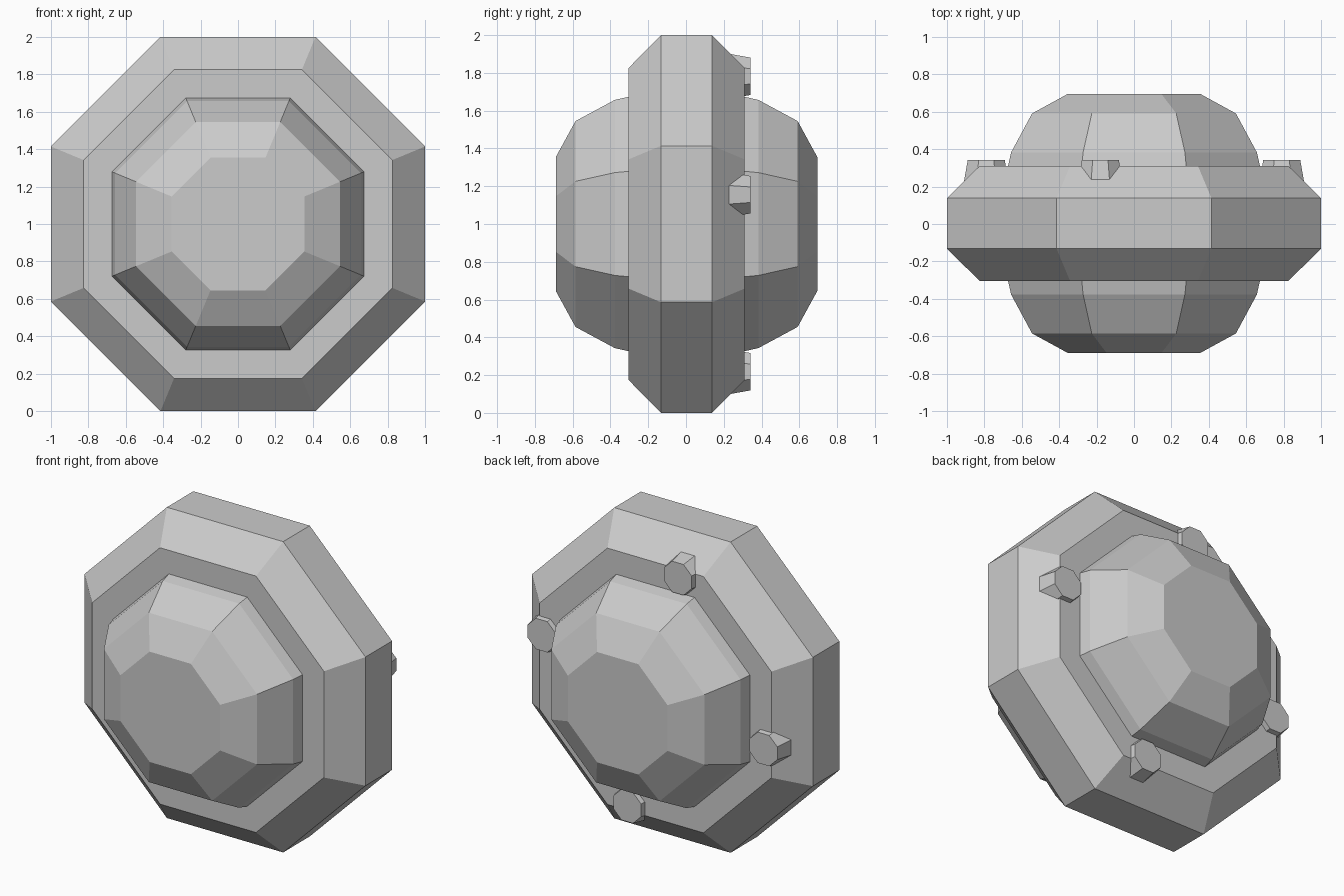
import bpy, bmesh, math

if "Cube" in bpy.data.objects:
    bpy.data.objects.remove(bpy.data.objects["Cube"])

SIDES = 8
CENTRE = (0.0, 0.003, 1.0)   # middle of the model

grey = bpy.data.materials.new("plain grey")
grey.diffuse_color = (0.6, 0.6, 0.6, 1)
grey.use_nodes = True
grey.node_tree.nodes["Principled BSDF"].inputs["Base Color"].default_value = grey.diffuse_color


def lathe(name, profile, centre, closed=False):
    """Spin (apothem, y) points into an eight-sided solid around the y axis."""
    bm = bmesh.new()
    grow = 1 / math.cos(math.pi / SIDES)   # apothem to corner radius
    rings = []
    for r, y in profile:
        ring = []
        for i in range(SIDES):
            a = (i + 0.5) * 2 * math.pi / SIDES
            ring.append(bm.verts.new((centre[0] + r * grow * math.cos(a),
                                      centre[1] + y,
                                      centre[2] + r * grow * math.sin(a))))
        rings.append(ring)
    pairs = list(zip(rings, rings[1:]))
    if closed:
        pairs.append((rings[-1], rings[0]))
    else:
        bm.faces.new(rings[0])
        bm.faces.new(rings[-1])
    for a, b in pairs:
        for i in range(SIDES):
            j = (i + 1) % SIDES
            bm.faces.new((a[i], a[j], b[j], b[i]))
    bmesh.ops.recalc_face_normals(bm, faces=bm.faces)
    mesh = bpy.data.meshes.new(name)
    bm.to_mesh(mesh)
    bm.free()
    mesh.materials.append(grey)
    obj = bpy.data.objects.new(name, mesh)
    bpy.context.collection.objects.link(obj)
    return obj


# Outer ring: octagonal section swept around an octagon
lathe("outer_ring",
      [(1.0, -0.135), (1.0, 0.135), (0.825, 0.308), (0.56, 0.308),
       (0.39, 0.135), (0.39, -0.135), (0.56, -0.308), (0.825, -0.308)],
      CENTRE, closed=True)

# Faceted core bulging out of the front and back
half = [(0.355, 0.692), (0.545, 0.588), (0.657, 0.38), (0.675, 0.30), (0.69, 0.15)]
lathe("core", [(r, -y) for r, y in half] + half[::-1], CENTRE)

# Four tapered bolts on the back of the ring
for x, z in ((-0.18, 0.782), (0.79, 0.155)):
    for s in (1, -1):
        lathe("bolt", [(0.127, 0.18), (0.099, 0.338)],
              (s * x, CENTRE[1], CENTRE[2] + s * z))
